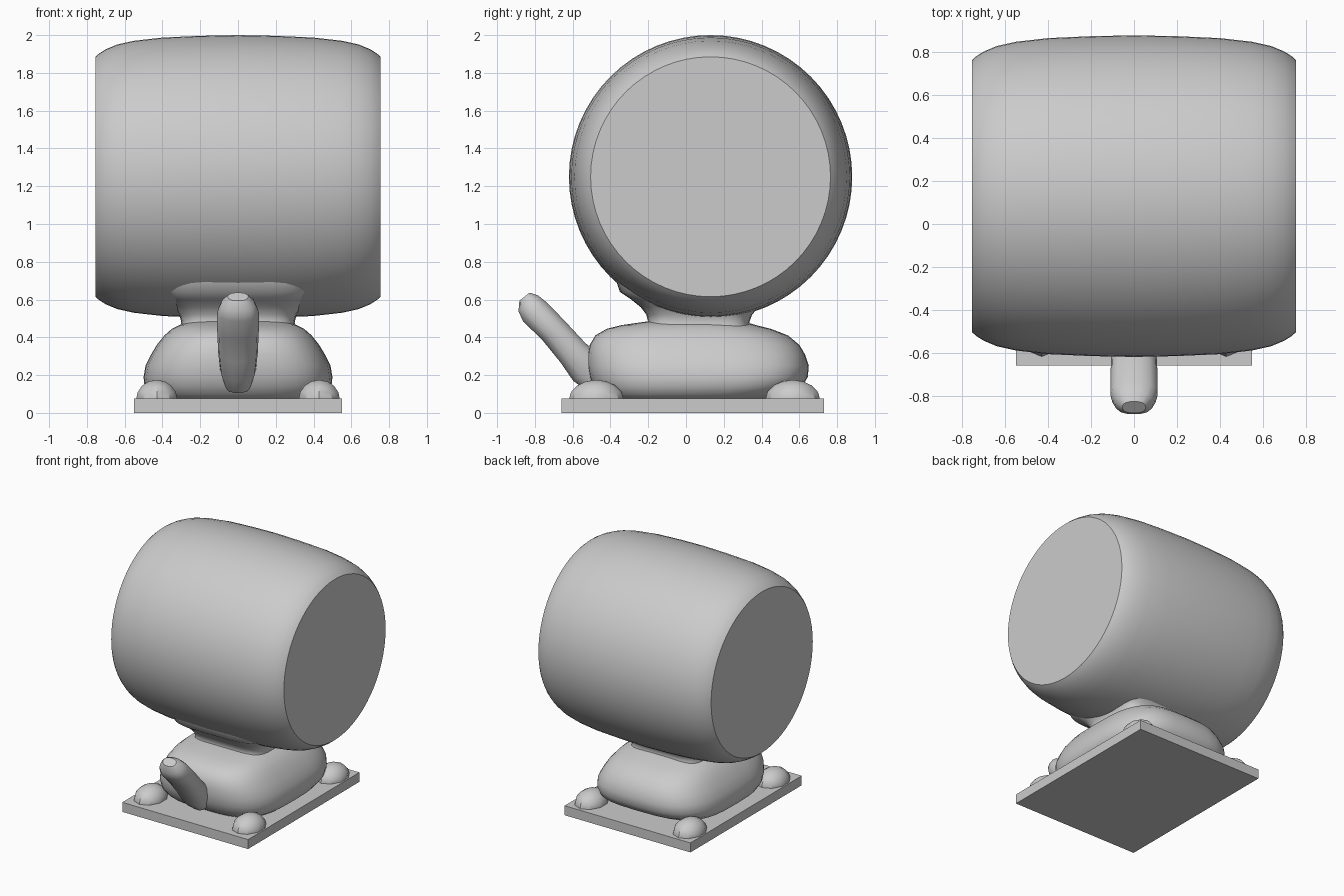
import bpy, bmesh, math
from mathutils import Vector, Matrix

cube = bpy.data.objects.get("Cube")
if cube:
    bpy.data.objects.remove(cube)

grey = bpy.data.materials.new("plain grey")
grey.use_nodes = True
GREY = (0.6, 0.6, 0.6, 1)
grey.diffuse_color = GREY
grey.node_tree.nodes["Principled BSDF"].inputs["Base Color"].default_value = GREY


def finish(name, bm, angle=35):
    bmesh.ops.recalc_face_normals(bm, faces=bm.faces[:])
    mesh = bpy.data.meshes.new(name)
    bm.to_mesh(mesh)
    bm.free()
    mesh.materials.append(grey)
    ob = bpy.data.objects.new(name, mesh)
    bpy.context.collection.objects.link(ob)
    bpy.ops.object.select_all(action='DESELECT')
    ob.select_set(True)
    bpy.context.view_layer.objects.active = ob
    bpy.ops.object.shade_smooth_by_angle(angle=math.radians(angle))
    return ob


def loft(name, rings, angle=35):
    """Skin a list of closed point rings and cap both ends."""
    bm = bmesh.new()
    loops = [[bm.verts.new(p) for p in ring] for ring in rings]
    n = len(loops[0])
    for a, b in zip(loops, loops[1:]):
        for i in range(n):
            j = (i + 1) % n
            bm.faces.new((a[i], a[j], b[j], b[i]))
    bm.faces.new(loops[0][::-1])
    bm.faces.new(loops[-1])
    return finish(name, bm, angle)


def rounded_ring(centre, u, v, ru, rv, power=2.0, n=40):
    """Superellipse ring around centre in the plane of u and v."""
    pts = []
    for i in range(n):
        a = 2 * math.pi * i / n
        c, s = math.cos(a), math.sin(a)
        pts.append(Vector(centre)
                   + Vector(u) * ru * math.copysign(abs(c) ** (2 / power), c)
                   + Vector(v) * rv * math.copysign(abs(s) ** (2 / power), s))
    return pts


X, Y, Z = (1, 0, 0), (0, 1, 0), (0, 0, 1)


def stack(name, levels, power):
    """Vertical loft from (z, half width, front y, back y) levels."""
    return loft(name, [rounded_ring((0, (f + b) / 2, z), X, Y, w, (b - f) / 2, power)
                       for z, w, f, b in levels], 50)


# Barrel-shaped head lying along x, with flat ends
half = [(0.755, 0.635), (0.735, 0.653), (0.70, 0.675), (0.64, 0.70), (0.55, 0.72),
        (0.40, 0.737), (0.20, 0.746)]
profile = [(-x, r) for x, r in half] + [(0, 0.75)] + half[::-1]
loft("barrel_head", [rounded_ring((x, 0.13, 1.25), Y, Z, r, r, n=64) for x, r in profile])

# Flared neck between body and barrel
stack("neck", [(0.44, 0.31, -0.22, 0.35), (0.48, 0.30, -0.20, 0.335), (0.52, 0.31, -0.21, 0.35),
               (0.56, 0.335, -0.24, 0.385), (0.60, 0.37, -0.29, 0.435),
               (0.64, 0.41, -0.35, 0.51), (0.70, 0.42, -0.37, 0.56)], 4.5)

# Cushion-shaped body
stack("body", [(0.07, 0.43, -0.42, 0.47), (0.10, 0.47, -0.46, 0.54), (0.14, 0.495, -0.49, 0.615),
               (0.19, 0.50, -0.51, 0.645), (0.25, 0.49, -0.52, 0.65), (0.31, 0.46, -0.52, 0.63),
               (0.36, 0.43, -0.51, 0.60), (0.41, 0.39, -0.48, 0.54), (0.445, 0.35, -0.42, 0.45),
               (0.465, 0.31, -0.34, 0.37), (0.485, 0.26, -0.20, 0.30)], 3.2)

# Slanted handle at the front: (y, z, half width, half thickness)
along = Vector((0, -0.62, 0.78)).normalized()
across = Vector((1, 0, 0)).cross(along)
path = [(-0.44, 0.16, 0.07, 0.09), (-0.52, 0.23, 0.095, 0.10), (-0.60, 0.32, 0.105, 0.085),
        (-0.70, 0.435, 0.11, 0.08), (-0.80, 0.535, 0.11, 0.082),
        (-0.835, 0.58, 0.09, 0.068), (-0.855, 0.615, 0.055, 0.035)]
loft("handle", [rounded_ring((0, y, z), X, across, w, t, 2.4, 14) for y, z, w, t in path], 40)

# Base slab
bm = bmesh.new()
bmesh.ops.create_cube(bm, size=1, matrix=Matrix.Translation((0, 0.035, 0.0375))
                      @ Matrix.Diagonal((1.1, 1.39, 0.075, 1)))
finish("base_slab", bm)

# Four lumpy feet on the slab corners
for row, y in (("front", -0.475), ("back", 0.565)):
    for side, sx in (("left", 1), ("right", -1)):
        bm = bmesh.new()
        bmesh.ops.create_uvsphere(bm, u_segments=10, v_segments=8, radius=1,
                                  matrix=Matrix.Translation((sx * 0.43, y, 0.07))
                                  @ Matrix.Diagonal((0.115, 0.145, 0.105, 1)))
        bmesh.ops.bisect_plane(bm, geom=bm.verts[:] + bm.edges[:] + bm.faces[:],
                               plane_co=(0, 0, 0.06), plane_no=(0, 0, -1), clear_outer=True)
        bmesh.ops.holes_fill(bm, edges=[e for e in bm.edges if e.is_boundary])
        finish(f"{row}_{side}_foot", bm, 30)
